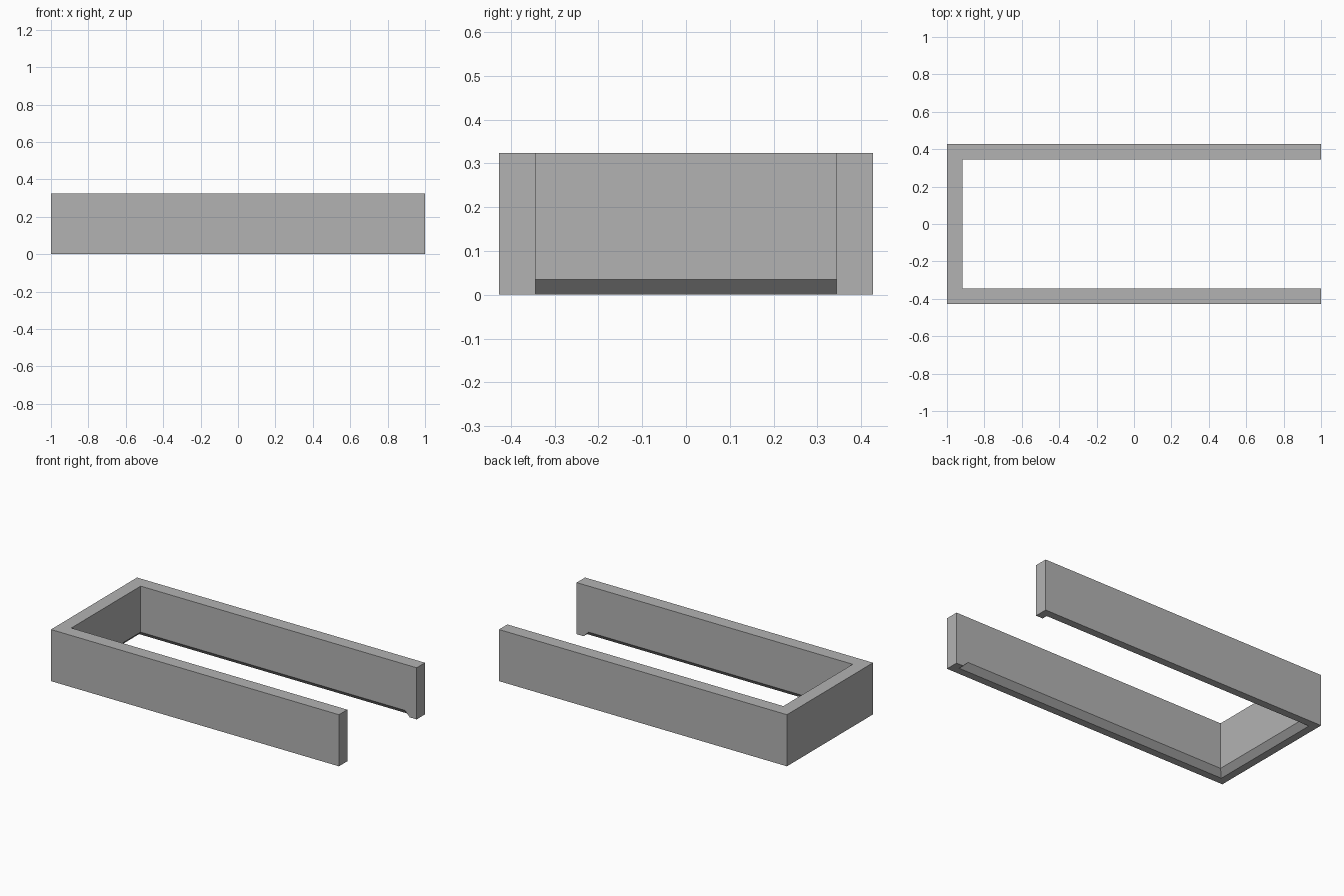
import bpy
import bmesh

if "Cube" in bpy.data.objects:
    bpy.data.objects.remove(bpy.data.objects["Cube"], do_unlink=True)

HALF_X, HALF_Y, HEIGHT = 1.0, 0.427, 0.324
WALL, BEVEL = 0.083, 0.035
IN_X, IN_Y = HALF_X - WALL, HALF_Y - WALL

grey = bpy.data.materials.new("plain_grey")
grey.use_nodes = True
colour = (0.45, 0.45, 0.45, 1)
grey.diffuse_color = colour
grey.node_tree.nodes["Principled BSDF"].inputs["Base Color"].default_value = colour


def add_object(name, bm):
    bmesh.ops.recalc_face_normals(bm, faces=bm.faces)
    mesh = bpy.data.meshes.new(name)
    bm.to_mesh(mesh)
    bm.free()
    mesh.materials.append(grey)
    obj = bpy.data.objects.new(name, mesh)
    bpy.context.collection.objects.link(obj)
    return obj


# U-shaped channel, open at the left end
outline = [(-HALF_X, -HALF_Y), (HALF_X, -HALF_Y), (HALF_X, -IN_Y), (-IN_X, -IN_Y),
           (-IN_X, IN_Y), (HALF_X, IN_Y), (HALF_X, HALF_Y), (-HALF_X, HALF_Y)]
bm = bmesh.new()
base = bm.faces.new([bm.verts.new((x, y, 0)) for x, y in outline])
walls = bmesh.ops.extrude_face_region(bm, geom=[base])["geom"]
top = [v for v in walls if isinstance(v, bmesh.types.BMVert)]
bmesh.ops.translate(bm, verts=top, vec=(0, 0, HEIGHT))
frame = add_object("three_sided_frame", bm)

# Tapered block that bevels the inner lower edges and stops short of the open ends
bm = bmesh.new()
bmesh.ops.create_cube(bm, size=2)
for v in bm.verts:
    grow = -BEVEL if v.co.z > 0 else 2 * BEVEL
    v.co = (v.co.x * (IN_X + grow), v.co.y * (IN_Y + grow), BEVEL - grow)
cutter = add_object("bevel_cutter", bm)
cutter.hide_render = True

cut = frame.modifiers.new("inner_bevel", "BOOLEAN")
cut.operation = "DIFFERENCE"
cut.solver = "EXACT"
cut.object = cutter
bpy.context.view_layer.objects.active = frame
bpy.ops.object.modifier_apply(modifier=cut.name)
bpy.data.objects.remove(cutter, do_unlink=True)
